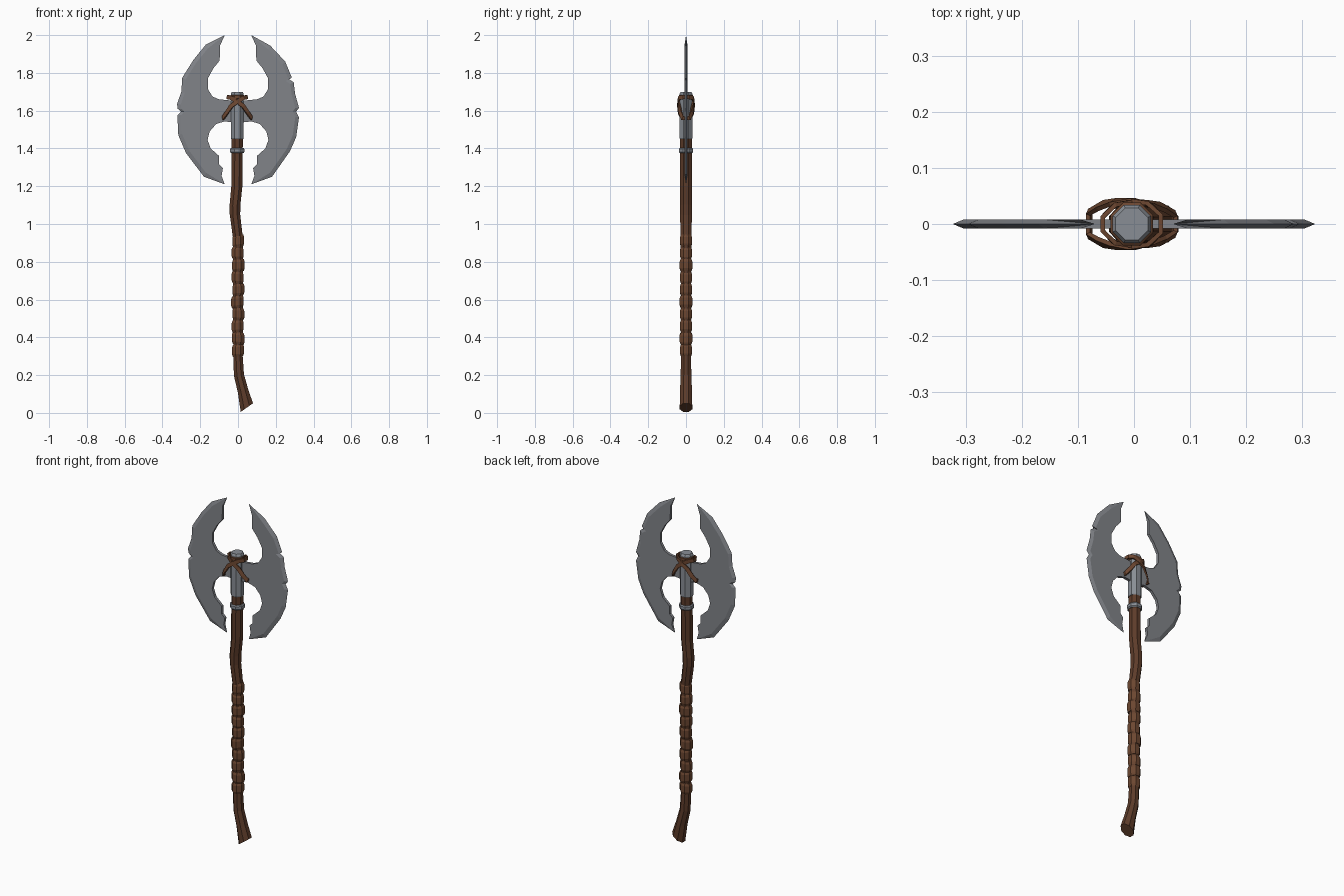
import bpy, bmesh, math
from mathutils import Vector, Matrix

if "Cube" in bpy.data.objects:
    bpy.data.objects.remove(bpy.data.objects["Cube"])


def material(name, rgb):
    m = bpy.data.materials.new(name)
    m.diffuse_color = (*rgb, 1)
    m.use_nodes = True
    m.node_tree.nodes["Principled BSDF"].inputs["Base Color"].default_value = m.diffuse_color
    return m


WOOD = material("wood", (0.11, 0.045, 0.023))
LEATHER = material("leather", (0.15, 0.062, 0.03))
STEEL = material("steel", (0.25, 0.27, 0.30))
BLADE = material("blade_steel", (0.22, 0.23, 0.25))


def finish(bm, name, mat):
    bmesh.ops.recalc_face_normals(bm, faces=bm.faces)
    me = bpy.data.meshes.new(name)
    bm.to_mesh(me)
    bm.free()
    me.materials.append(mat)
    ob = bpy.data.objects.new(name, me)
    bpy.context.collection.objects.link(ob)
    return ob


def loft(name, rings, mat, closed=False):
    """Skin a list of point rings; cap the ends unless closed."""
    bm = bmesh.new()
    vs = [[bm.verts.new(p) for p in r] for r in rings]
    n = len(vs[0])
    pairs = list(zip(vs, vs[1:])) + ([(vs[-1], vs[0])] if closed else [])
    for a, b in pairs:
        for i in range(n):
            j = (i + 1) % n
            bm.faces.new((a[i], a[j], b[j], b[i]))
    if not closed:
        bm.faces.new(vs[0])
        bm.faces.new(vs[-1])
    return finish(bm, name, mat)


def ring(x, z, r, tilt=0.0, ry=None, n=8):
    """Octagon round the shaft, tilted about y by degrees."""
    rot = Matrix.Rotation(math.radians(-tilt), 3, 'Y')
    pts = []
    for i in range(n):
        a = 2 * math.pi * (i + 0.5) / n
        p = Vector((r * math.cos(a), (ry or r) * math.sin(a), 0))
        pts.append(rot @ p + Vector((x, 0, z)))
    return pts


# Crooked wooden shaft with a slanted, splayed foot
shaft = [(0.047, 0.028, 0.043, 35, 0.036), (0.027, 0.115, 0.031, 14, 0.034),
         (0.005, 0.2, 0.029, 8, 0.031), (0, 0.3, 0.027, 0, 0.028),
         (0, 0.6, 0.028, 0, 0.028), (-0.001, 0.93, 0.029, -6, 0.031),
         (-0.016, 1.05, 0.03, -3, 0.034), (-0.016, 1.1, 0.031, 4, 0.035),
         (-0.006, 1.2, 0.032, 3, 0.034), (-0.004, 1.46, 0.032, 0, 0.034)]
loft("shaft", [ring(*s) for s in shaft], WOOD)

# Leather grip: stack of slightly uneven barrel wraps
offs = [0, 0.001, -0.002, 0.002, -0.003, 0.002, -0.002, 0.002, -0.002, 0.001]
for i, dx in enumerate(offs):
    z, t = 0.33 + i * 0.0645, (5, -6, 4, -3, 7)[i % 5]
    r = 0.034 + 0.002 * (i % 3 == 1)
    prof = [(-0.031, r - 0.005), (-0.018, r), (0.018, r), (0.031, r - 0.005)]
    loft(f"grip_wrap_{i + 1}", [ring(dx, z + d, q, t) for d, q in prof], LEATHER)

# Steel socket with chamfered top, and collar below it
cx = -0.004
loft("socket", [ring(cx, z, r) for z, r in
                [(1.45, 0.034), (1.455, 0.037), (1.69, 0.037), (1.70, 0.031)]], STEEL)
loft("collar", [ring(cx, z, r) for z, r in
                [(1.375, 0.036), (1.381, 0.041), (1.397, 0.041), (1.403, 0.036)]], STEEL)

# Blades: sharpened outer edge and thick scalloped inner edge, (x, z) from tip to tip
T = 0.008
inner = [(0.095, 1.945), (0.097, 1.865), (0.13, 1.825), (0.16, 1.77), (0.16, 1.715),
         (0.135, 1.675), (0.10, 1.66), (0.0, 1.65), (0.0, 1.535), (0.07, 1.543),
         (0.115, 1.53), (0.15, 1.49), (0.161, 1.445), (0.145, 1.40), (0.10, 1.36),
         (0.10, 1.315), (0.08, 1.295), (0.087, 1.255)]
right_edge = [(0.07, 2.0), (0.17, 1.945), (0.25, 1.86), (0.285, 1.775), (0.268, 1.768),
              (0.295, 1.75), (0.302, 1.69), (0.323, 1.615), (0.308, 1.595), (0.323, 1.565),
              (0.308, 1.46), (0.275, 1.385), (0.18, 1.25), (0.07, 1.21)]
left_edge = [(0.07, 2.0), (0.17, 1.95), (0.235, 1.87), (0.295, 1.775), (0.30, 1.70),
             (0.323, 1.635), (0.319, 1.61), (0.302, 1.595), (0.321, 1.575),
             (0.316, 1.47), (0.275, 1.375), (0.18, 1.25), (0.07, 1.21)]


def blade(name, outer, side):
    bm = bmesh.new()

    def V(p, y):
        return bm.verts.new((side * p[0], y, p[1]))
    edge = [V(p, 0) for p in outer]
    rims = []
    for y in (-T, T):
        bevel = [V((x * 0.94, 1.6 + (z - 1.6) * 0.94), y) for x, z in outer[1:-1]]
        back = [V(p, y) for p in inner]
        bm.faces.new([edge[0]] + bevel + [edge[-1]] + back[::-1])
        row = [edge[0]] + bevel + [edge[-1]]
        for i in range(len(edge) - 1):
            bm.faces.new(list(dict.fromkeys((edge[i], edge[i + 1], row[i + 1], row[i]))))
        rims.append([edge[0]] + back + [edge[-1]])
    a, b = rims
    for i in range(len(a) - 1):
        bm.faces.new(list(dict.fromkeys((a[i], a[i + 1], b[i + 1], b[i]))))
    finish(bm, name, BLADE)


blade("blade_right", right_edge, 1)
blade("blade_left", left_edge, -1)

# Crossed leather straps looping over socket and blade necks
half = [(-0.052, 0.012, 1.672), (-0.032, 0.032, 1.668), (0.0, 0.039, 1.648),
        (0.032, 0.036, 1.625), (0.055, 0.03, 1.59), (0.076, 0.018, 1.56)]


def strap(name, side, grow):
    path = [Vector((side * x + cx, -(y + grow), z)) for x, y, z in half]
    path += [Vector((p.x, -p.y, p.z)) for p in reversed(path)]
    n, rings = len(path), []
    for i, p in enumerate(path):
        t = (path[(i + 1) % n] - path[i - 1]).normalized()
        out = Vector((p.x * 0.6, p.y, 0))
        out = (out - t * out.dot(t)).normalized()
        w = t.cross(out) * 0.011
        o = out * 0.004
        rings.append([p + w + o, p - w + o, p - w - o, p + w - o])
    loft(name, rings, LEATHER, closed=True)


strap("strap_a", 1, 0.0)
strap("strap_b", -1, 0.003)

# Thin leather band round the top of the socket
loft("strap_band", [ring(cx, z, r) for z, r in
                    [(1.662, 0.037), (1.665, 0.041), (1.68, 0.041), (1.683, 0.037)]], LEATHER)
